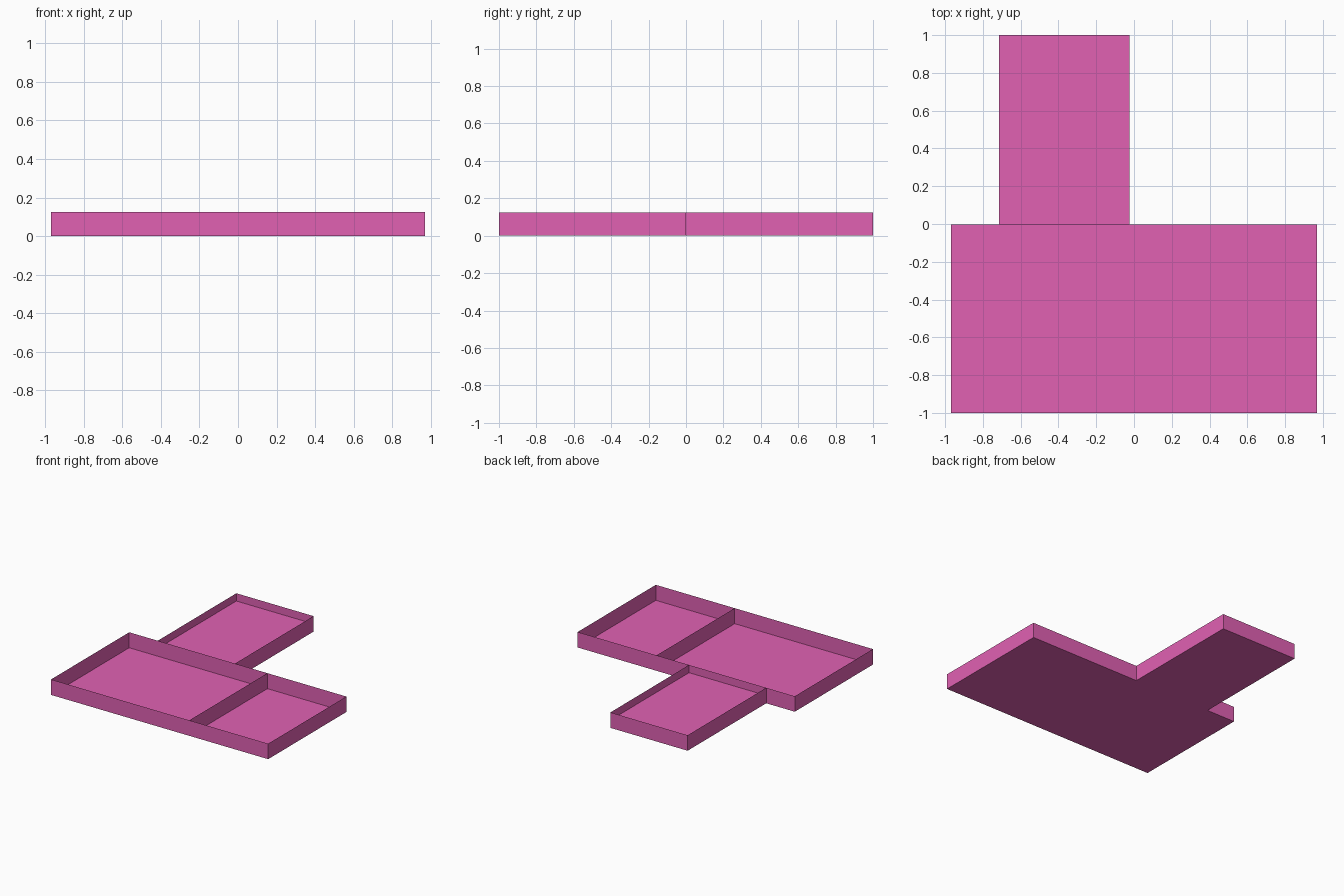
import bpy, bmesh

if "Cube" in bpy.data.objects:
    bpy.data.objects.remove(bpy.data.objects["Cube"])

H = 0.125       # wall height
STEP = 0.0625   # raised floor height of the rear room
Y0 = -0.003     # line between the front rooms and the rear room

pink = bpy.data.materials.new("pink")
pink.diffuse_color = (0.75, 0.12, 0.45, 1)
pink.use_nodes = True
pink.node_tree.nodes["Principled BSDF"].inputs["Base Color"].default_value = pink.diffuse_color


def sheet_object(name, quads):
    """Make one object from thin four-cornered sheets."""
    bm = bmesh.new()
    for quad in quads:
        bm.faces.new([bm.verts.new(p) for p in quad])
    bmesh.ops.remove_doubles(bm, verts=bm.verts, dist=1e-5)
    bmesh.ops.recalc_face_normals(bm, faces=bm.faces)
    mesh = bpy.data.meshes.new(name)
    bm.to_mesh(mesh)
    bm.free()
    mesh.materials.append(pink)
    obj = bpy.data.objects.new(name, mesh)
    bpy.context.collection.objects.link(obj)
    return obj


def floor(x0, x1, y0, y1, z):
    return [(x0, y0, z), (x1, y0, z), (x1, y1, z), (x0, y1, z)]


def wall(a, b, z0, z1):
    return [(*a, z0), (*b, z0), (*b, z1), (*a, z1)]


def ring(x0, x1, y0, y1, z0, z1):
    pts = [(x0, y0), (x1, y0), (x1, y1), (x0, y1)]
    return [wall(pts[i], pts[(i + 1) % 4], z0, z1) for i in range(4)]


# large front room and small side room, open at the top
L, D, R = -0.97, 0.265, 0.97
sheet_object("main_room_floor", [floor(L, D, -1, Y0, 0)])
sheet_object("side_room_floor", [floor(D, R, -1, Y0, 0)])
sheet_object("front_room_walls", ring(L, R, -1, Y0, 0, H))
sheet_object("divider_wall", [wall((D, -1), (D, Y0), 0, H)])

# rear room: raised floor slab with walls above it
A, B = -0.715, -0.025
sheet_object("rear_room_slab",
             [floor(A, B, Y0, 1, 0), floor(A, B, Y0, 1, STEP)]
             + ring(A, B, Y0, 1, 0, STEP))
sheet_object("rear_room_walls", ring(A, B, Y0, 1, STEP, H)[1:])
